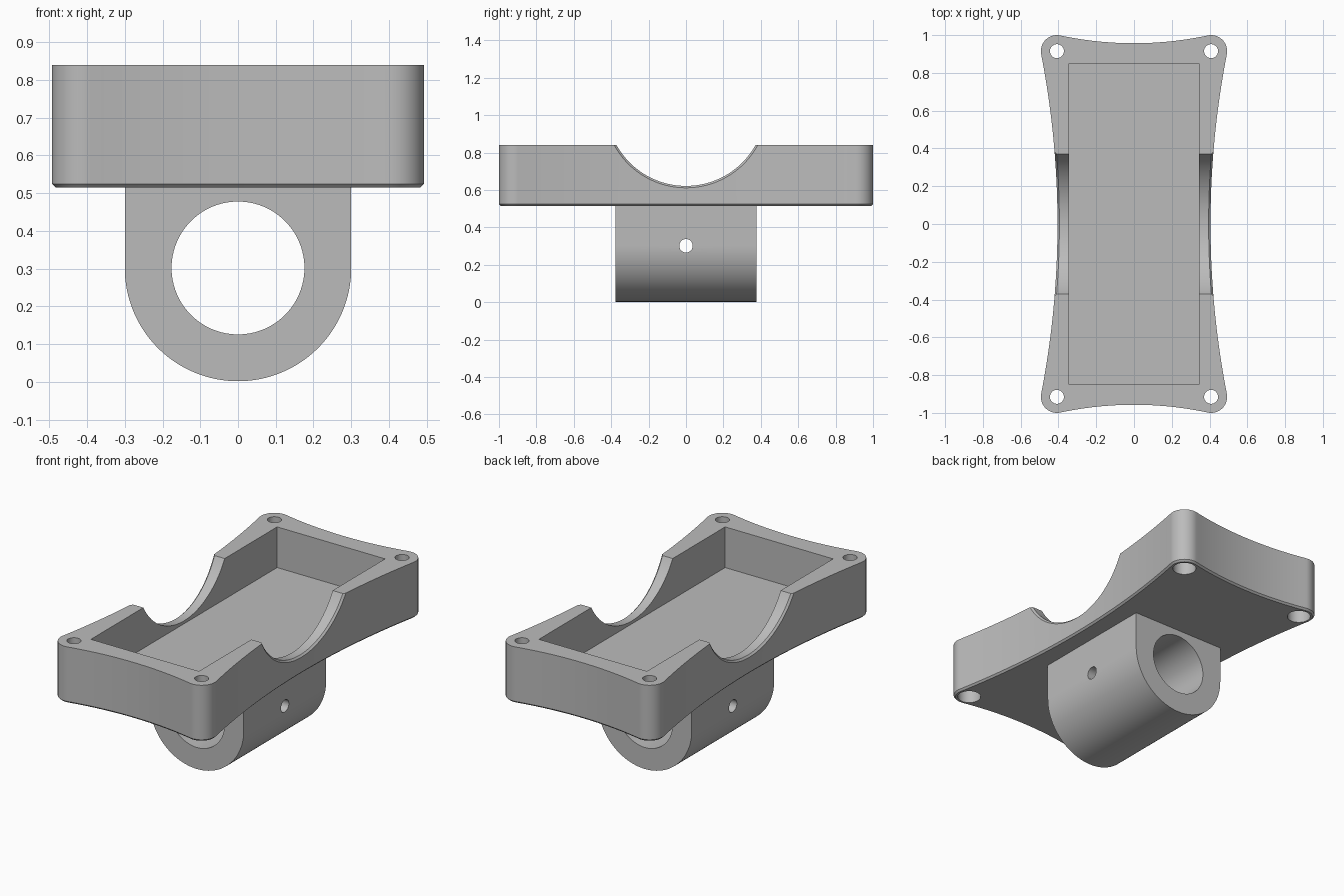
import bpy, bmesh
from math import sin, cos, pi, atan2, radians, sqrt

cube = bpy.data.objects.get("Cube")
if cube:
    bpy.data.objects.remove(cube, do_unlink=True)

grey = bpy.data.materials.new("plain grey")
grey.use_nodes = True
colour = (0.5, 0.5, 0.5, 1)
grey.diffuse_color = colour
grey.node_tree.nodes["Principled BSDF"].inputs["Base Color"].default_value = colour


def new_object(name, bm):
    bmesh.ops.recalc_face_normals(bm, faces=bm.faces)
    mesh = bpy.data.meshes.new(name)
    bm.to_mesh(mesh)
    bm.free()
    mesh.materials.append(grey)
    ob = bpy.data.objects.new(name, mesh)
    bpy.context.collection.objects.link(ob)
    return ob


def loft(name, rings):
    """Closed solid through rings that all have the same point count."""
    bm = bmesh.new()
    rows = [[bm.verts.new(p) for p in ring] for ring in rings]
    for a, b in zip(rows, rows[1:]):
        for i in range(len(a)):
            j = (i + 1) % len(a)
            bm.faces.new((a[i], a[j], b[j], b[i]))
    bm.faces.new(rows[0])
    bm.faces.new(rows[-1])
    return new_object(name, bm)


def circle(r, n=64):
    return [(r * cos(2 * pi * i / n), r * sin(2 * pi * i / n)) for i in range(n)]


def cut(target, cutter):
    cutter.hide_render = True
    mod = target.modifiers.new("cut", 'BOOLEAN')
    mod.operation, mod.solver, mod.object = 'DIFFERENCE', 'EXACT', cutter
    bpy.context.view_layer.objects.active = target
    bpy.ops.object.modifier_apply(modifier=mod.name)
    bpy.data.objects.remove(cutter, do_unlink=True)


def smooth(ob):
    bpy.ops.object.select_all(action='DESELECT')
    ob.select_set(True)
    bpy.context.view_layer.objects.active = ob
    bpy.ops.object.shade_smooth_by_angle(angle=radians(25))


# Tray outline: rounded corners joined by tangent concave arcs
CX, CY, CR = 0.408, 0.915, 0.085
WAIST, END = 0.405, 0.957
BOTTOM, TOP, FLOOR = 0.515, 0.84, 0.605


def tangent_radius(d, c):
    return (c * c + d * d - CR * CR) / (2 * (CR - d))


side_r = tangent_radius(WAIST - CX, CY)
end_r = tangent_radius(END - CY, CX)
side_c, end_c = WAIST + side_r, END + end_r


def wall_x(y):
    return side_c - sqrt(side_r ** 2 - y * y)


def steps(a, b, n):
    return [a + (b - a) * i / n for i in range(n + 1)]


side_t = atan2(CY, side_c - CX)
end_t = atan2(CX, end_c - CY)
quarter = [(side_c - side_r * cos(t), side_r * sin(t)) for t in steps(0, side_t, 20)]
quarter += [(CX + CR * cos(t), CY + CR * sin(t))
            for t in steps(-side_t, pi / 2 + end_t, 20)[1:]]
quarter += [(end_r * sin(t), end_c - end_r * cos(t)) for t in steps(end_t, 0, 12)[1:]]
half = quarter + [(-x, y) for x, y in quarter[-2::-1]]
outline = half + [(x, -y) for x, y in half[-2:0:-1]]

# Tray body with a small chamfer round the underside
tray = loft("tray", [[(x, y, z) for x, y in outline] for z in (BOTTOM, TOP)])
bm = bmesh.new()
bm.from_mesh(tray.data)
low = [e for e in bm.edges if all(v.co.z < BOTTOM + 0.001 for v in e.verts)]
bmesh.ops.bevel(bm, geom=low, offset=0.01, segments=1, affect='EDGES')
bm.to_mesh(tray.data)
bm.free()

# Rectangular pocket
px, py = 0.345, 0.85
rect = [(-px, -py), (px, -py), (px, py), (-px, py)]
cut(tray, loft("pocket_cutter", [[(x, y, z) for x, y in rect] for z in (FLOOR, 1)]))

# Round notch through both long walls, chamfered along the outer edge
NR, NZ, CH = 0.425, 1.047, 0.01


def notch_ring(side, inset, extra):
    ring = []
    for y, z in circle(1, 128):
        x = wall_x(NR * y) - inset
        ring.append((side * x, (NR + extra) * y, NZ + (NR + extra) * z))
    return ring


cut(tray, loft("notch_cutter", [notch_ring(-1, -2 * CH, 3 * CH), notch_ring(-1, CH, 0),
                                notch_ring(1, CH, 0), notch_ring(1, -2 * CH, 3 * CH)]))

# Corner screw holes, counterbored from below
for sx in (-1, 1):
    for sy in (-1, 1):
        levels = ((0.4, 0.063), (0.675, 0.063), (0.675, 0.037), (1, 0.037))
        cut(tray, loft("screw_cutter", [[(sx * CX + x, sy * CY + y, z)
                                         for x, y in circle(r, 40)] for z, r in levels]))
smooth(tray)

# Clamp under the tray: straight sides running into a half round
AXIS, OUTER, DEPTH = 0.302, 0.3, 0.376
profile = [(OUTER * cos(t), AXIS + OUTER * sin(t)) for t in steps(-pi, 0, 64)]
profile += [(OUTER, BOTTOM + 0.02), (-OUTER, BOTTOM + 0.02)]
clamp = loft("pole_clamp", [[(x, y, z) for x, z in profile] for y in (-DEPTH, DEPTH)])

# Main bore and cross pin hole
cut(clamp, loft("bore_cutter", [[(x, y, AXIS + z) for x, z in circle(0.176, 96)]
                                for y in (-1, 1)]))
cut(clamp, loft("pin_cutter", [[(x, y, AXIS + z) for y, z in circle(0.036, 40)]
                               for x in (-1, 1)]))
smooth(clamp)
